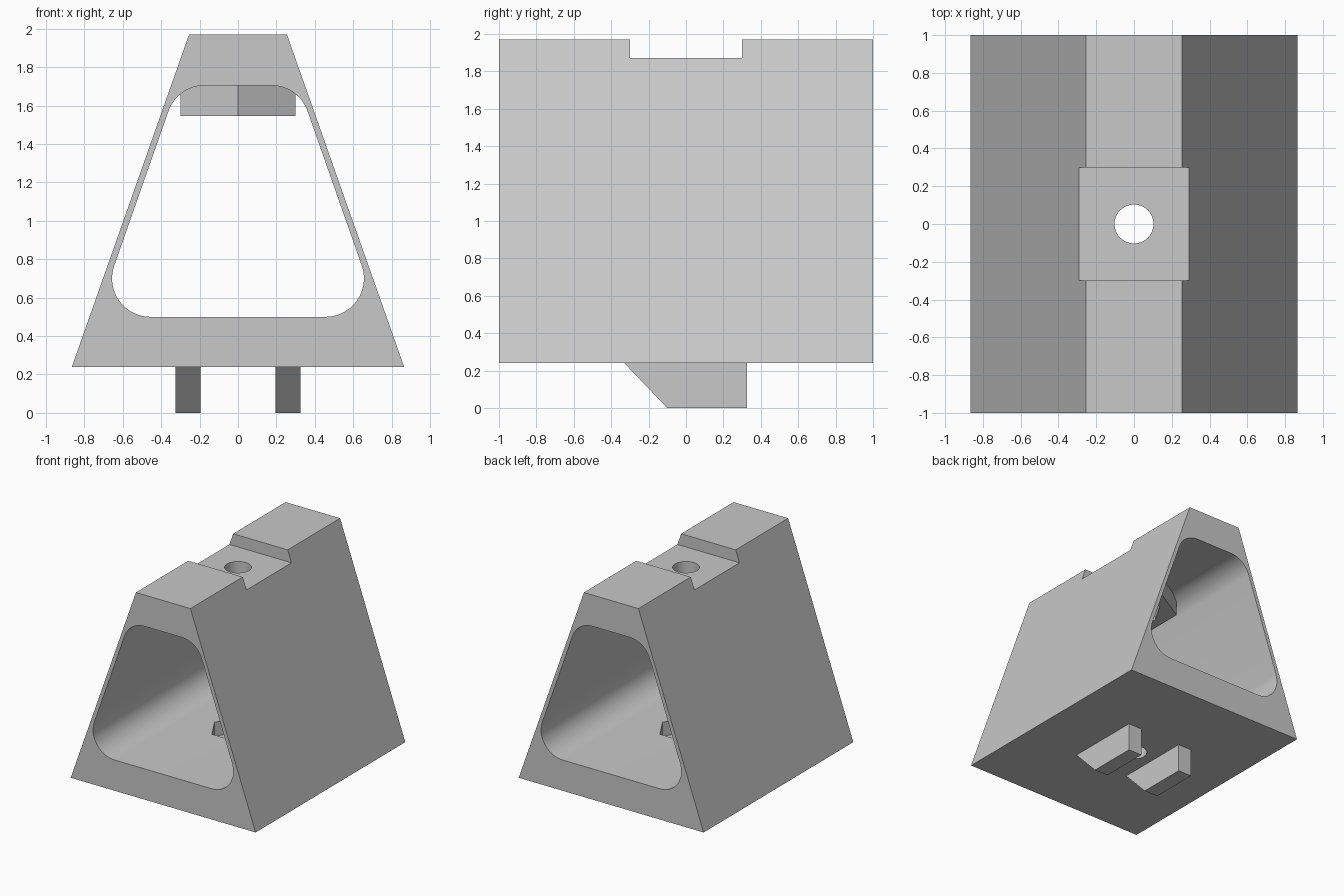
import bpy
import bmesh
import math
from mathutils import Vector

cube = bpy.data.objects.get("Cube")
if cube:
    bpy.data.objects.remove(cube, do_unlink=True)

grey = bpy.data.materials.new("light_grey")
grey.use_nodes = True
colour = (0.58, 0.58, 0.58, 1)
grey.diffuse_color = colour
grey.node_tree.nodes["Principled BSDF"].inputs["Base Color"].default_value = colour


def prism(name, outline, axis, start, end):
    """Extrude a closed 2D outline along the x, y or z axis."""
    place = {"x": lambda p, t: (t, p[0], p[1]),
             "y": lambda p, t: (p[0], t, p[1]),
             "z": lambda p, t: (p[0], p[1], t)}[axis]
    bm = bmesh.new()
    face = bm.faces.new([bm.verts.new(place(p, start)) for p in outline])
    moved = bmesh.ops.extrude_face_region(bm, geom=[face])["geom"]
    shift = Vector(place((0, 0), end - start))
    bmesh.ops.translate(bm, vec=shift,
                        verts=[v for v in moved if isinstance(v, bmesh.types.BMVert)])
    bmesh.ops.recalc_face_normals(bm, faces=bm.faces)
    mesh = bpy.data.meshes.new(name)
    bm.to_mesh(mesh)
    bm.free()
    mesh.materials.append(grey)
    obj = bpy.data.objects.new(name, mesh)
    bpy.context.collection.objects.link(obj)
    return obj


def ring(radius, sides, turn=0.0):
    angles = [turn + 2 * math.pi * i / sides for i in range(sides)]
    return [(radius * math.cos(a), radius * math.sin(a)) for a in angles]


def rounded(corners, radius, steps=14):
    """Round every corner of a convex outline with a tangent arc."""
    points = []
    for i, corner in enumerate(corners):
        c = Vector(corner)
        a = (Vector(corners[i - 1]) - c).normalized()
        b = (Vector(corners[(i + 1) % len(corners)]) - c).normalized()
        half = a.angle(b) / 2
        centre = c + (a + b).normalized() * radius / math.sin(half)
        first = c + a * radius / math.tan(half) - centre
        last = c + b * radius / math.tan(half) - centre
        sweep = math.pi - 2 * half
        for k in range(steps + 1):
            t = k / steps
            arm = (first * math.sin((1 - t) * sweep) + last * math.sin(t * sweep)) / math.sin(sweep)
            points.append(tuple(centre + arm))
    return points


def combine(target, tool, operation):
    mod = target.modifiers.new("combine", "BOOLEAN")
    mod.operation = operation
    mod.solver = "EXACT"
    mod.object = tool
    tool.hide_render = True
    bpy.context.view_layer.objects.active = target
    bpy.ops.object.modifier_apply(modifier=mod.name)
    bpy.data.objects.remove(tool, do_unlink=True)


# Tapered body
base, top = 0.24, 1.97
body = prism("body", [(-0.865, base), (0.865, base), (0.255, top), (-0.255, top)], "y", -1, 1)

# Rounded tunnel from front to back
tunnel = rounded([(-0.738, 0.5), (0.738, 0.5), (0.315, 1.705), (-0.315, 1.705)], 0.2)
combine(body, prism("tunnel_cutter", tunnel, "y", -1.2, 1.2), "DIFFERENCE")

# Hexagonal boss under the roof
boss = ring(0.3 / math.cos(math.pi / 6), 6, math.pi / 6)
combine(body, prism("boss", boss, "z", 1.545, 1.73), "UNION")

# Notch across the top
notch = [(-0.3, 1.87), (0.3, 1.87), (0.3, 2.2), (-0.3, 2.2)]
combine(body, prism("notch_cutter", notch, "x", -1, 1), "DIFFERENCE")

# Hexagonal pockets in the boss and in the floor
for low, high in ((1.4, 1.68), (0.38, 0.7)):
    combine(body, prism("pocket_cutter", ring(0.22, 6), "z", low, high), "DIFFERENCE")

# Vertical bolt hole
combine(body, prism("hole_cutter", ring(0.103, 48), "z", 0, 2.2), "DIFFERENCE")

# Locating feet with a sloped front
foot = [(-0.33, base), (-0.1, 0), (0.325, 0), (0.325, base + 0.01), (-0.33, base + 0.01)]
feet = [prism("left_foot", foot, "x", 0.195, 0.325),
        prism("right_foot", foot, "x", -0.325, -0.195)]

# Smooth the rounded surfaces and keep the edges sharp
bpy.ops.object.select_all(action="DESELECT")
for obj in [body] + feet:
    obj.select_set(True)
bpy.context.view_layer.objects.active = body
bpy.ops.object.shade_smooth_by_angle(angle=math.radians(25))
